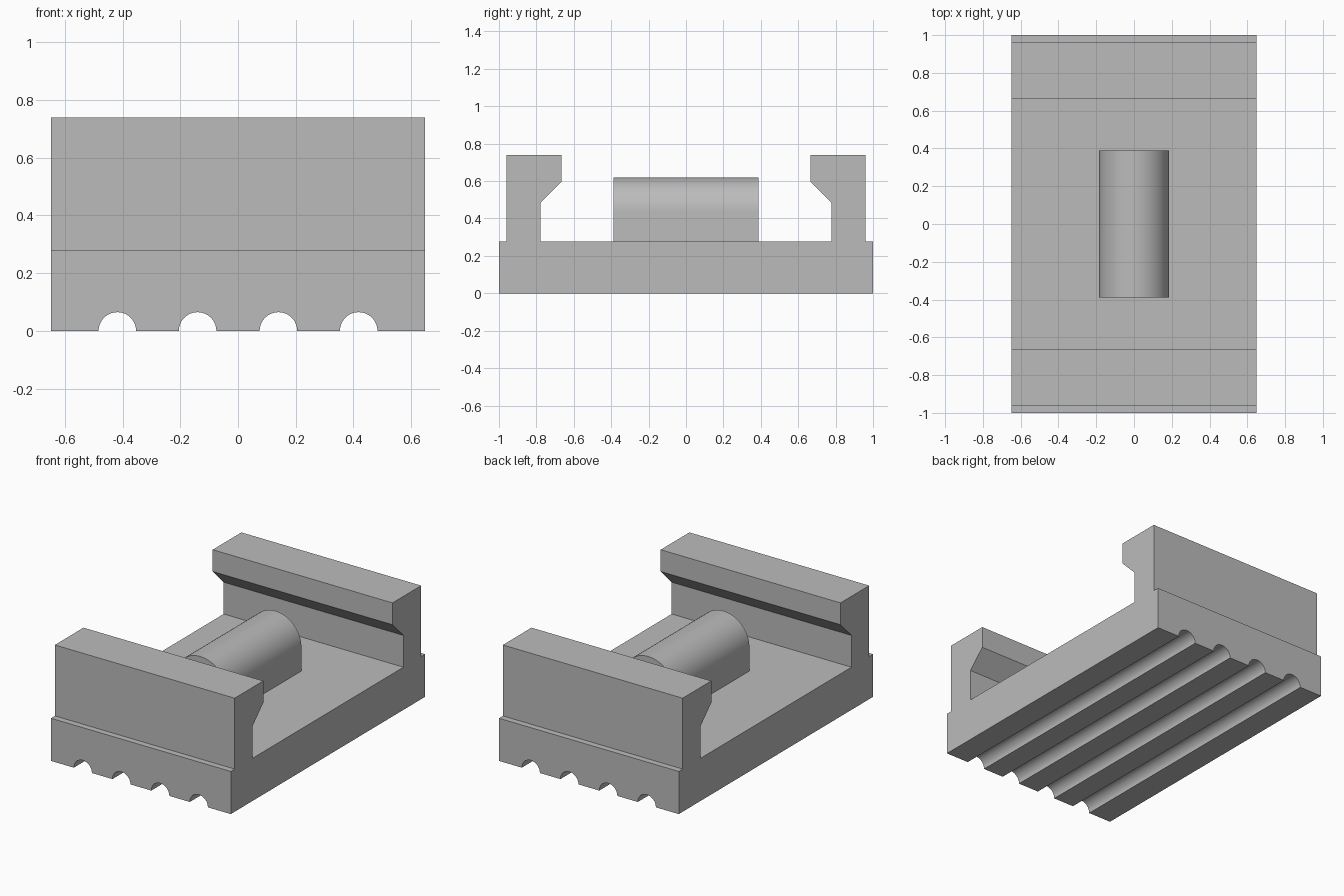
import bpy, bmesh
from math import pi, cos, sin, radians
from mathutils import Vector

cube = bpy.data.objects.get("Cube")
if cube:
    bpy.data.objects.remove(cube, do_unlink=True)

grey = bpy.data.materials.new("plain grey")
grey.use_nodes = True
grey.diffuse_color = (0.5, 0.5, 0.5, 1)
grey.node_tree.nodes["Principled BSDF"].inputs["Base Color"].default_value = (0.5, 0.5, 0.5, 1)


def arc(cx, cz, r, steps):
    """Upper half circle, running from left to right."""
    return [(cx - r * cos(pi * i / steps), cz + r * sin(pi * i / steps))
            for i in range(steps + 1)]


def extrude(name, profile, half, axis):
    """Extrude a (horizontal, z) profile symmetrically along the x or y axis."""
    bm = bmesh.new()
    if axis == "y":
        verts = [bm.verts.new((h, -half, z)) for h, z in profile]
    else:
        verts = [bm.verts.new((-half, h, z)) for h, z in profile]
    face = bm.faces.new(verts)
    shift = Vector((0, 2 * half, 0)) if axis == "y" else Vector((2 * half, 0, 0))
    ext = bmesh.ops.extrude_face_region(bm, geom=[face], use_keep_orig=True)
    bmesh.ops.translate(bm, vec=shift,
                        verts=[g for g in ext["geom"] if isinstance(g, bmesh.types.BMVert)])
    bmesh.ops.recalc_face_normals(bm, faces=bm.faces)
    mesh = bpy.data.meshes.new(name)
    bm.to_mesh(mesh)
    bm.free()
    mesh.materials.append(grey)
    obj = bpy.data.objects.new(name, mesh)
    bpy.context.collection.objects.link(obj)
    bpy.ops.object.select_all(action="DESELECT")
    obj.select_set(True)
    bpy.context.view_layer.objects.active = obj
    bpy.ops.object.shade_smooth_by_angle(angle=radians(30))
    return obj


WIDTH, BASE_TOP = 0.648, 0.278

# Base slab with four round grooves along its underside
bottom = [(-WIDTH, 0)]
for x in (-0.418, -0.14, 0.14, 0.418):
    bottom += arc(x, 0, 0.065, 24)
bottom += [(WIDTH, 0), (WIDTH, BASE_TOP), (-WIDTH, BASE_TOP)]
extrude("base", bottom, 1.0, "y")

# Hooked walls at front and back
hook = [(0.96, BASE_TOP), (0.96, 0.74), (0.665, 0.74),
        (0.665, 0.598), (0.778, 0.485), (0.778, BASE_TOP)]
for name, side in (("front_wall", -1), ("back_wall", 1)):
    extrude(name, [(side * y, z) for y, z in hook], WIDTH, "x")

# Round-topped block in the middle
R = 0.185
extrude("centre_block", [(-R, BASE_TOP)] + arc(0, 0.435, R, 32) + [(R, BASE_TOP)], 0.388, "y")
